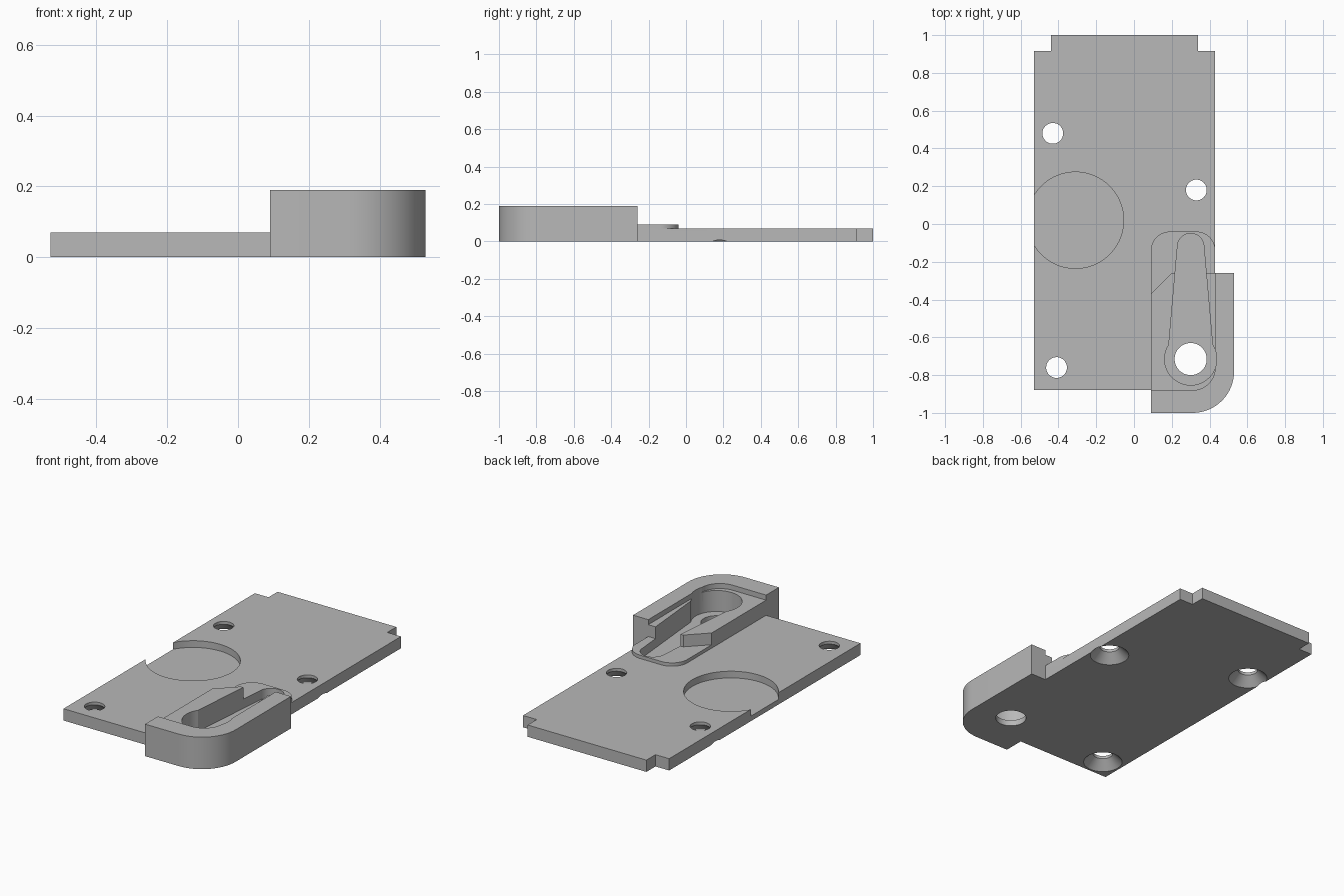
import bpy
import bmesh
from math import cos, sin, radians

if "Cube" in bpy.data.objects:
    bpy.data.objects.remove(bpy.data.objects["Cube"], do_unlink=True)

GREY = (0.48, 0.48, 0.48, 1.0)
grey = bpy.data.materials.new("plain_grey")
grey.use_nodes = True
grey.diffuse_color = GREY
grey.node_tree.nodes["Principled BSDF"].inputs["Base Color"].default_value = GREY


def arc(cx, cy, r, start, end, steps=16):
    """Points along an arc, angles in degrees."""
    angles = [radians(start + (end - start) * i / steps) for i in range(steps + 1)]
    return [(cx + r * cos(a), cy + r * sin(a)) for a in angles]


def circle(cx, cy, r, steps=64):
    return arc(cx, cy, r, 0, 360, steps)[:-1]


def loft(name, layers):
    """Closed solid through stacked outlines, each given as (outline, z)."""
    bm = bmesh.new()
    rings = [[bm.verts.new((x, y, z)) for x, y in outline] for outline, z in layers]
    bm.faces.new(rings[0][::-1])
    bm.faces.new(rings[-1])
    for low, high in zip(rings, rings[1:]):
        n = len(low)
        for i in range(n):
            j = (i + 1) % n
            bm.faces.new((low[i], low[j], high[j], high[i]))
    bmesh.ops.recalc_face_normals(bm, faces=bm.faces)
    mesh = bpy.data.meshes.new(name)
    bm.to_mesh(mesh)
    bm.free()
    mesh.materials.append(grey)
    obj = bpy.data.objects.new(name, mesh)
    bpy.context.collection.objects.link(obj)
    return obj


def prism(name, outline, z0, z1):
    return loft(name, [(outline, z0), (outline, z1)])


def combine(target, tool, operation):
    """Apply a boolean and remove the tool object."""
    tool.hide_render = True
    mod = target.modifiers.new(tool.name, "BOOLEAN")
    mod.operation, mod.solver, mod.object = operation, "EXACT", tool
    bpy.context.view_layer.objects.active = target
    bpy.ops.object.modifier_apply(modifier=mod.name)
    bpy.data.objects.remove(tool, do_unlink=True)


# Base plate with a narrower tab at the back
body = prism("base_plate", [
    (-0.53, -0.88), (0.43, -0.88), (0.43, 0.915), (0.34, 0.915),
    (0.34, 1.0), (-0.44, 1.0), (-0.44, 0.915), (-0.53, 0.915)], 0, 0.07)

# Corner block with one rounded corner and one chamfer
block = prism("corner_block",
              [(0.09, -1.0)] + arc(0.31, -0.78, 0.22, -90, 0)
              + [(0.53, -0.26), (0.2, -0.26), (0.09, -0.37)], 0, 0.19)

# Lower shelf inside the block, leaving an L-shaped rim
shelf = prism("shelf_cut",
              [(0.0, -0.88)] + arc(0.31, -0.76, 0.12, -90, 0)
              + [(0.43, -0.1), (0.0, -0.1)], 0.16, 0.3)
combine(block, shelf, "DIFFERENCE")
combine(body, block, "UNION")

# Low rounded pad behind the block
pad = prism("rounded_pad",
            [(0.09, -0.7), (0.43, -0.7)] + arc(0.33, -0.14, 0.1, 0, 90)
            + arc(0.19, -0.14, 0.1, 90, 180), 0.03, 0.09)
combine(body, pad, "UNION")

# Tapered keyhole slot and the hole through its floor
slot = prism("keyhole_slot",
             arc(0.3, -0.12, 0.07, 0, 180, 24)
             + arc(0.3, -0.715, 0.138, 147, 393, 48), 0.035, 0.3)
combine(body, slot, "DIFFERENCE")
combine(body, prism("pivot_hole", circle(0.3, -0.715, 0.085), -0.1, 0.1), "DIFFERENCE")

# Round recess that breaks through the side edge
combine(body, prism("round_recess", circle(-0.31, 0.02, 0.255, 96), 0.03, 0.2), "DIFFERENCE")

# Screw holes, countersunk from below
for x, y in [(-0.43, 0.48), (0.33, 0.18), (-0.41, -0.76)]:
    screw = loft("screw_hole", [(circle(x, y, r, 48), z) for r, z in
                                [(0.118, -0.01), (0.055, 0.053), (0.055, 0.2)]])
    combine(body, screw, "DIFFERENCE")

# Smooth the curves, keep the edges sharp
body.name = "mounting_plate"
bpy.ops.object.select_all(action="DESELECT")
body.select_set(True)
bpy.context.view_layer.objects.active = body
bpy.ops.object.shade_smooth_by_angle(angle=radians(25))
